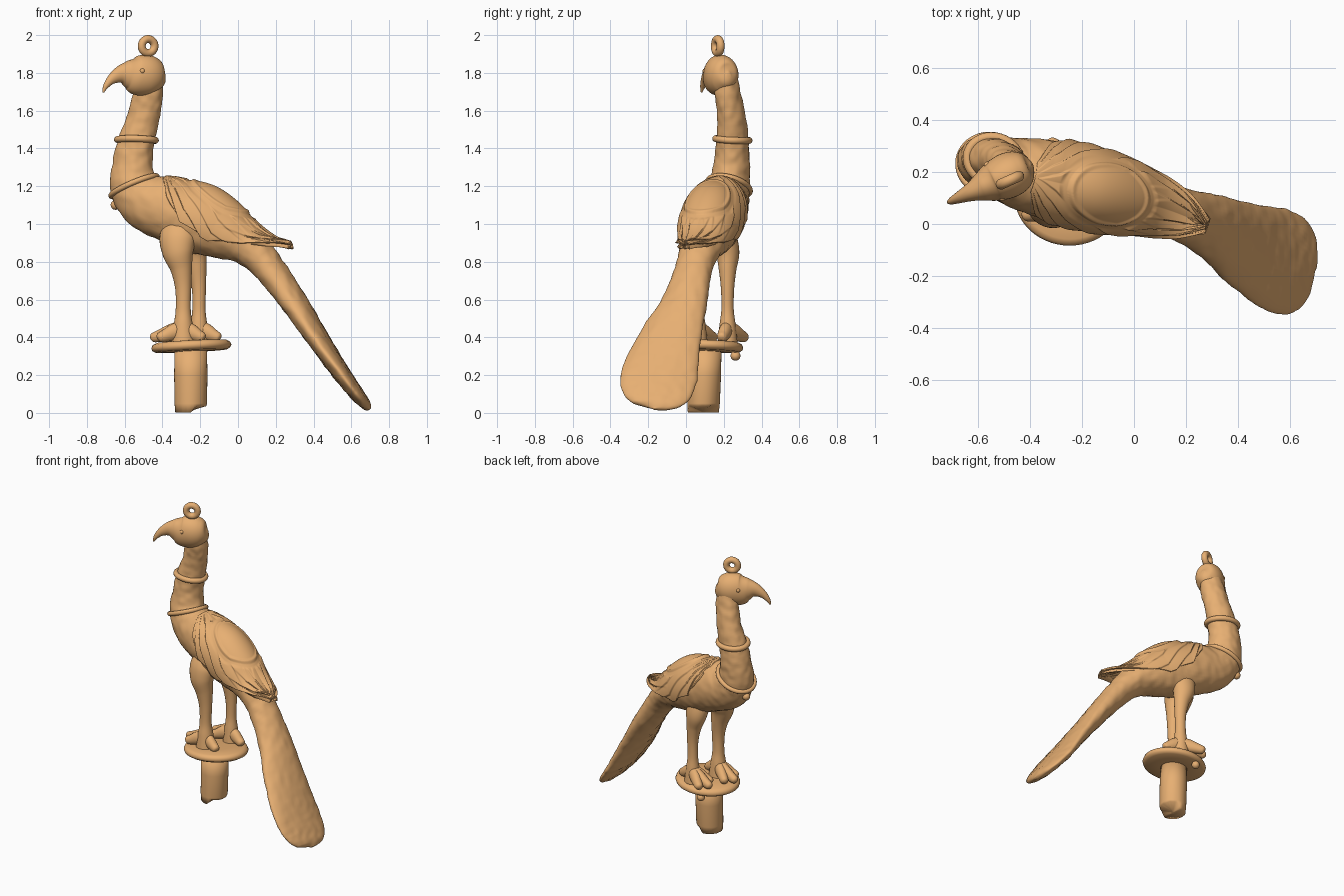
import bpy, math
from mathutils import Vector, noise

if "Cube" in bpy.data.objects:
    bpy.data.objects.remove(bpy.data.objects["Cube"])

mat = bpy.data.materials.new("tan_clay")
mat.diffuse_color = (0.8, 0.43, 0.17, 1)
mat.use_nodes = True
mat.node_tree.nodes["Principled BSDF"].inputs["Base Color"].default_value = mat.diffuse_color


def finish(ob, name):
    ob.name = name
    ob.data.materials.append(mat)
    if ob.type == 'MESH':
        for p in ob.data.polygons:
            p.use_smooth = True
    return ob


def mesh_object(name, verts, faces):
    me = bpy.data.meshes.new(name)
    me.from_pydata(verts, [], faces)
    ob = bpy.data.objects.new(name, me)
    bpy.context.collection.objects.link(ob)
    return finish(ob, name)


def sample(secs, u):
    """Smooth interpolation through sections (x, y, z, half width, half height)."""
    n = len(secs) - 1
    i = min(int(max(u, 0)), n - 1)
    t = u - i
    p0, p1, p2, p3 = (secs[min(max(k, 0), n)] for k in (i - 1, i, i + 1, i + 2))
    return [0.5 * (2 * b + (c - a) * t + (2 * a - 5 * b + 4 * c - d) * t * t
                   + (3 * b - a - 3 * c + d) * t ** 3) for a, b, c, d in zip(p0, p1, p2, p3)]


def surf(secs, u, ang, off=0.0, side=None):
    """Point on a tube through the sections; the tail turns square to y."""
    if side is None:
        side = Vector((0.32 - 0.3 * min(max((u - 11) / 3, 0), 1), 1, 0)).normalized()
    n = len(secs) - 1
    s = sample(secs, u)
    a, b = sample(secs, max(u - 0.05, 0)), sample(secs, min(u + 0.05, n))
    t = (Vector(b[:3]) - Vector(a[:3])).normalized()
    sv = (side - side.dot(t) * t).normalized()
    nv = t.cross(sv)
    w, h = max(s[3], 0.002) + off, max(s[4], 0.002) + off
    return Vector(s[:3]) + sv * (w * math.cos(ang)) + nv * (h * math.sin(ang))


def loft(name, secs, sub=8, m=40, rough=0.0, side=None):
    rows = (len(secs) - 1) * sub + 1
    verts, faces = [], []
    for i in range(rows):
        for j in range(m):
            a = math.tau * j / m
            p = surf(secs, i / sub, a, 0, side)
            if rough:
                p = surf(secs, i / sub, a, rough * noise.noise(p * 24), side)
            verts.append(p)
    for i in range(rows - 1):
        for j in range(m):
            k = (j + 1) % m
            faces.append((i * m + j, i * m + k, (i + 1) * m + k, (i + 1) * m + j))
    faces.append(tuple(reversed(range(m))))
    faces.append(tuple(range((rows - 1) * m, rows * m)))
    return mesh_object(name, verts, faces)


def ball(name, loc, r):
    bpy.ops.mesh.primitive_uv_sphere_add(segments=20, ring_count=12, radius=r, location=loc)
    return finish(bpy.context.object, name)


def lathe(name, profile, loc, scale=(1, 1), m=56):
    verts = [(loc[0] + r * scale[0] * math.cos(math.tau * j / m),
              loc[1] + r * scale[1] * math.sin(math.tau * j / m), z)
             for r, z in profile for j in range(m)]
    n = len(profile)
    faces = [(i * m + j, i * m + (j + 1) % m, (i + 1) * m + (j + 1) % m, (i + 1) * m + j)
             for i in range(n - 1) for j in range(m)]
    faces += [tuple(reversed(range(m))), tuple(range((n - 1) * m, n * m))]
    return mesh_object(name, verts, faces)


# Neck, body and tail as one continuous form
BODY = [(-.475, .205, 1.80, .060, .060), (-.475, .220, 1.70, .066, .080),
        (-.500, .240, 1.57, .073, .085), (-.540, .245, 1.43, .085, .097),
        (-.558, .243, 1.31, .095, .108), (-.550, .228, 1.20, .108, .130),
        (-.480, .205, 1.12, .128, .155), (-.345, .175, 1.07, .150, .172),
        (-.190, .140, 1.02, .156, .182), (-.045, .105, .95, .142, .148),
        (.070, .075, .87, .112, .102), (.170, .040, .76, .100, .082),
        (.300, -.010, .58, .125, .068), (.425, -.085, .39, .168, .056),
        (.550, -.140, .205, .202, .046), (.630, -.152, .10, .182, .037),
        (.675, -.160, .044, .125, .027), (.695, -.166, .020, .012, .008)]
loft("neck_body_and_tail", BODY, sub=10, m=56, rough=0.005)


# Folded wings: feathered shell laid over the back
def lower_angle(s):
    pts = [(0, 66), (.1, 26), (.25, -6), (.5, -22), (.75, 2), (.9, 38), (1, 80)]
    for (a, x), (b, y) in zip(pts, pts[1:]):
        if s <= b:
            return x + (y - x) * (s - a) / (b - a)
    return pts[-1][1]


def ridge(k):
    k %= 1.0
    return k if k < .8 else (1 - k) * 4


R, C = 150, 180
verts, faces = [], []
for i in range(R + 1):
    s = i / R
    for j in range(C + 1):
        v = 2 * j / C - 1
        av = abs(v)
        mix = min(max((s - .5) / .3, 0), 1)
        saw = ridge(4.2 * av - 6 * s + 1.2 * s * s) * (1 - mix) + ridge(4 * av) * mix
        saw *= min(s / .15, 1)
        oval = math.sqrt(((s - .42) / .22) ** 2 + (av / .45) ** 2)
        off = .006 + .012 * saw
        if oval < 1.25:
            rim = max(0, 1 - abs(oval - .9) / .1)
            flat = .006 + .007 * math.sqrt(max(0, 1 - oval * oval)) + .007 * rim
            f = min(1, (1.25 - oval) / .12)
            off += (flat - off) * f
        ang = math.radians(90 + (90 - lower_angle(s) + 4 * saw) * v)
        p = surf(BODY, 6.4 + 4.5 * s, ang, off)
        verts.append(p + Vector((.055, -.03, .055)) * max(0, (s - .65) / .35) ** 2)
for i in range(R):
    for j in range(C):
        a = i * (C + 1) + j
        faces.append((a, a + 1, a + C + 2, a + C + 1))
wings = mesh_object("folded_wings", verts, faces)
mod = wings.modifiers.new("thickness", 'SOLIDIFY')
mod.thickness = 0.024
mod.offset = -1


# Neck band and slanted collar with pendant
def band(name, u, r, off, tilt):
    cu = bpy.data.curves.new(name, 'CURVE')
    cu.dimensions = '3D'
    cu.bevel_depth, cu.bevel_resolution = r, 4
    sp = cu.splines.new('POLY')
    sp.points.add(47)
    for j, q in enumerate(sp.points):
        a = math.tau * j / 48
        q.co = (*surf(BODY, u - tilt * math.sin(a), a, off), 1)
    sp.use_cyclic_u = True
    ob = bpy.data.objects.new(name, cu)
    bpy.context.collection.objects.link(ob)
    finish(ob, name)


band("upper_neck_band", 2.87, .018, .004, .17)
band("collar", 5.0, .015, .003, 0)
ball("collar_pendant", surf(BODY, 5.25, math.radians(-90), .002), .026)

# Head with hooked beak: (distance forward, height, half width, half height)
FWD = Vector((-.91, -.41, 0)).normalized()
HSIDE = Vector((.41, -.91, 0)).normalized()
H0 = Vector((-.475, .19, 0))
prof = [(-.092, 1.79, .01, .015), (-.075, 1.787, .052, .062), (-.04, 1.788, .078, .094),
        (.01, 1.788, .087, .108), (.07, 1.785, .077, .102), (.12, 1.792, .056, .074),
        (.165, 1.790, .036, .046), (.212, 1.766, .023, .027), (.246, 1.730, .014, .015),
        (.262, 1.697, .004, .005)]
loft("head_and_beak", [(*(H0 + FWD * s).xy, z, w, h) for s, z, w, h in prof], side=HSIDE)
for sgn, nm in ((1, "left_eye"), (-1, "right_eye")):
    c = H0 + FWD * .065 + HSIDE * (.068 * sgn)
    ball(nm, (c.x, c.y, 1.81), .014)

# Loop on top of the head
bpy.ops.mesh.primitive_torus_add(major_radius=.037, minor_radius=.021, major_segments=36,
                                 minor_segments=14, location=(-.476, .168, 1.942))
bpy.context.object.rotation_euler = HSIDE.to_track_quat('Z', 'Y').to_euler()
finish(bpy.context.object, "head_loop")


# Legs and toes
def leg(name, x, y, k, inward):
    loft(name, [(x + .01, y + inward, 1.06, .01, .01), (x - .01, y + inward * .8, 1.01, .055, .075),
                (x - .028, y + inward * .4, .93, .078 * k, .098 * k),
                (x - .028, y, .85, .070 * k, .084 * k), (x - .01, y, .76, .053 * k, .058 * k),
                (x, y, .66, .040 * k, .043 * k), (x, y, .55, .037 * k, .040 * k),
                (x, y, .47, .048 * k, .050 * k), (x, y, .37, .060 * k, .065 * k)], m=28)
    for i, (deg, ln) in enumerate(((-22, .16), (2, .18), (26, .14), (180, .12))):
        a = math.radians(163 + deg)
        d = Vector((math.cos(a), math.sin(a), 0))
        s = Vector((-d.y, d.x, 0))
        loft(f"{name}_toe_{i + 1}",
             [(x + d.x * ln * t, y + d.y * ln * t, z, w, h) for t, z, w, h in
              ((0, .445, .034, .045), (.35, .428, .034, .044), (.7, .408, .030, .033),
               (.93, .398, .023, .024), (1, .394, .004, .004))], sub=5, m=18, side=s)


leg("near_leg", -.29, .055, 1.0, .05)
leg("far_leg", -.207, .220, .88, -.06)

# Round standing plate, slightly tilted
plate = lathe("standing_plate", [(.10, .325), (.19, .328), (.207, .338), (.212, .352),
                                 (.205, .368), (.185, .378), (.10, .382)], (-.247, .11), (1, .91))
for vt in plate.data.vertices:
    vt.co.z += .05 * (vt.co.x + .247) - .04 * (vt.co.y - .11)
ball("plate_lug", (-.30, .262, .302), .026)

# Post with a broken lower end
post = lathe("post", [(.01, .0), (.082, .0), (.086, .05), (.088, .2), (.086, .345)], (-.25, .09))
for vt in post.data.vertices:
    vt.co.y -= .03 * (.35 - vt.co.z) - .012
    if vt.co.z < .01:
        step = min(max((vt.co.x + .25) / .03, 0), 1)
        vt.co.z = .001 + .034 * step + .006 * abs(noise.noise(vt.co * 40))
